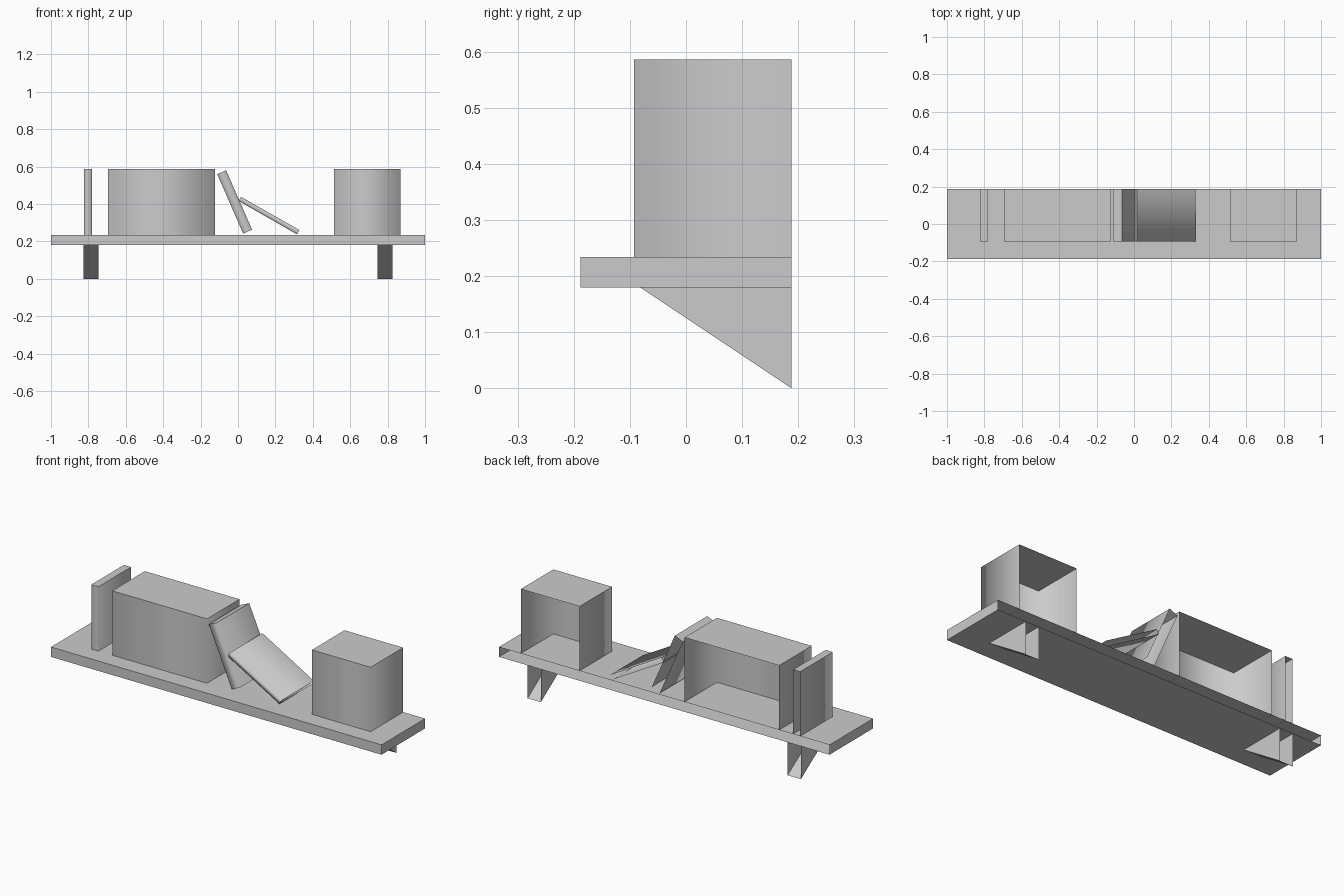
import bpy, bmesh
from math import radians
from mathutils import Matrix, Vector

cube = bpy.data.objects.get("Cube")
if cube:
    bpy.data.objects.remove(cube, do_unlink=True)

grey = bpy.data.materials.new("plain grey")
grey.use_nodes = True
grey.diffuse_color = (0.6, 0.6, 0.6, 1)
grey.node_tree.nodes["Principled BSDF"].inputs["Base Color"].default_value = (0.6, 0.6, 0.6, 1)

BACK, UP, DOWN = Vector((0, 1, 0)), Vector((0, 0, 1)), Vector((0, 0, -1))
WALL_Y = 0.188


def open_box(size, open_sides):
    """Centred box with the faces pointing along open_sides left out."""
    bm = bmesh.new()
    bmesh.ops.create_cube(bm, size=1)
    bmesh.ops.scale(bm, vec=size, verts=bm.verts)
    bm.normal_update()
    gone = [f for f in bm.faces if any(f.normal.dot(s) > 0.9 for s in open_sides)]
    bmesh.ops.delete(bm, geom=gone, context="FACES")
    return bm


def finish(bm, name, location, tilt=0):
    mesh = bpy.data.meshes.new(name)
    bm.to_mesh(mesh)
    bm.free()
    mesh.materials.append(grey)
    ob = bpy.data.objects.new(name, mesh)
    ob.matrix_world = Matrix.Translation(location) @ Matrix.Rotation(radians(tilt), 4, "Y")
    bpy.context.collection.objects.link(ob)


def book(name, x, z, width, height, tilt=0):
    """Block with softly shaded sides and a crisp top, open at the wall and base."""
    depth = 0.281
    bm = open_box((width, depth, height), (BACK, DOWN))
    for f in bm.faces:
        f.smooth = True
        if f.normal.z > 0.9:
            for e in f.edges:
                e.smooth = False
    finish(bm, name, (x, WALL_Y - depth / 2, z), tilt)


def bracket(name, x):
    """Wedge whose front slopes back to the wall."""
    depth, height = 0.27, 0.18
    bm = open_box((0.08, depth, height), (BACK, UP, DOWN))
    for v in bm.verts:
        if v.co.z < 0:
            v.co.y = depth / 2
    bmesh.ops.remove_doubles(bm, verts=bm.verts, dist=0.001)
    finish(bm, name, (x, WALL_Y - depth / 2, height / 2))


# Shelf board, open against the wall
finish(open_box((2, 2 * WALL_Y, 0.054), (BACK,)), "shelf_board", (0, 0, 0.207))

# Supports
bracket("right_bracket", -0.787)
bracket("left_bracket", 0.787)

# Upright books
book("single_book", -0.801, 0.41, 0.043, 0.353)
book("wide_book_row", -0.409, 0.41, 0.573, 0.353)
book("short_book_row", 0.69, 0.41, 0.355, 0.353)

# Leaning books
book("leaning_book", -0.018, 0.411, 0.052, 0.347, -23.6)
book("fallen_book", 0.166, 0.338, 0.026, 0.359, -60.3)
